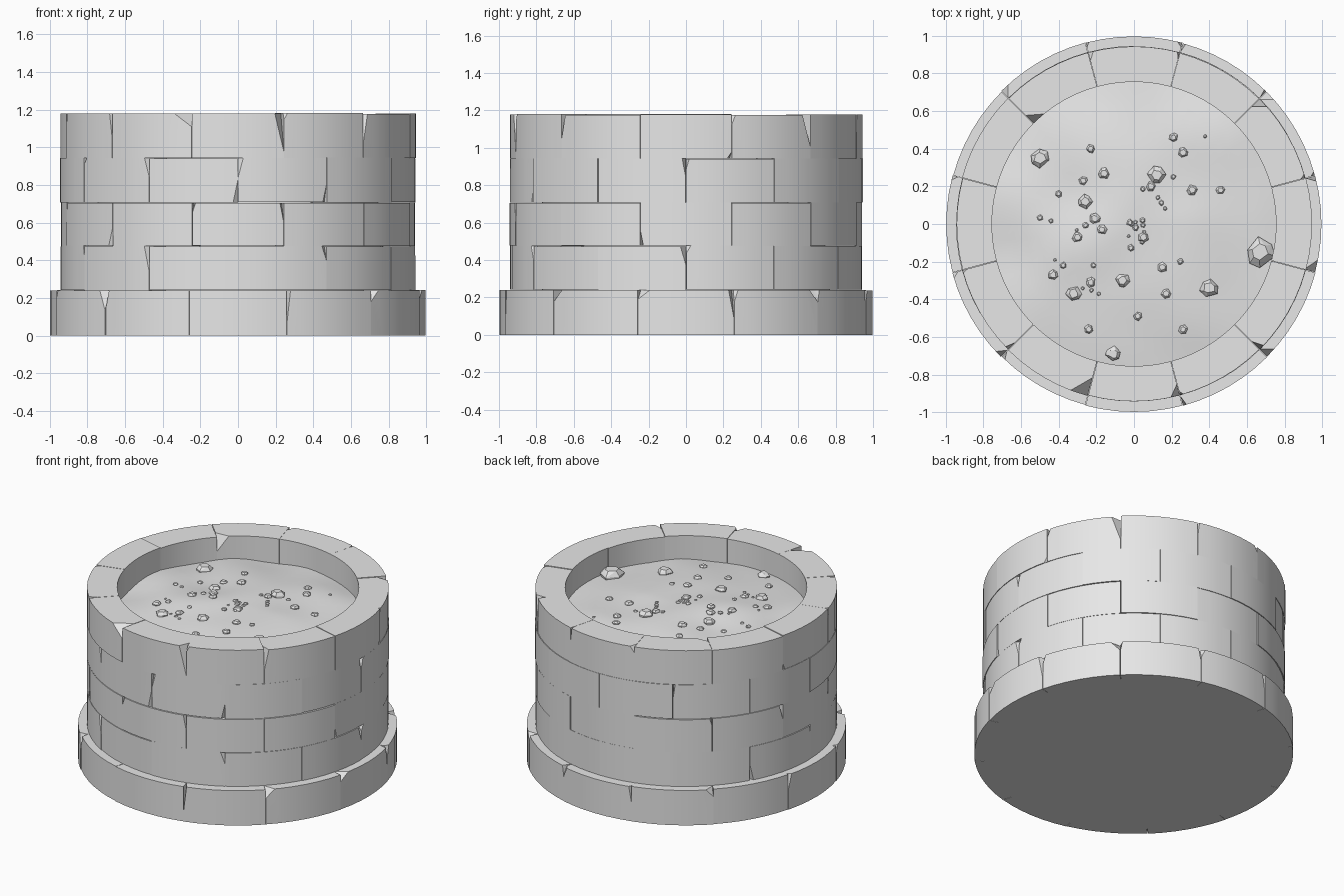
import bpy, bmesh, random
from math import cos, sin, pi, radians, hypot
from mathutils import Vector, noise

cube = bpy.data.objects.get("Cube")
if cube:
    bpy.data.objects.remove(cube)

rng = random.Random(7)
stone = bpy.data.materials.new("stone_grey")
stone.use_nodes = True
GREY = (0.8, 0.8, 0.8, 1)
stone.diffuse_color = GREY
stone.node_tree.nodes["Principled BSDF"].inputs["Base Color"].default_value = GREY


def finish(bm, name, smooth=True):
    """Turn a bmesh into a named object in the stone colour."""
    bmesh.ops.recalc_face_normals(bm, faces=bm.faces)
    mesh = bpy.data.meshes.new(name)
    bm.to_mesh(mesh)
    bm.free()
    mesh.materials.append(stone)
    obj = bpy.data.objects.new(name, mesh)
    bpy.context.collection.objects.link(obj)
    if smooth:
        bpy.ops.object.select_all(action='DESELECT')
        obj.select_set(True)
        bpy.context.view_layer.objects.active = obj
        bpy.ops.object.shade_smooth_by_angle(angle=radians(25))
    return obj


def arc_block(a0, a1, r0, r1, z0, z1, steps=6):
    """Curved stone block between two angles and two radii."""
    bm = bmesh.new()
    rows = []
    for i in range(steps + 1):
        a = a0 + (a1 - a0) * i / steps
        rows.append([bm.verts.new((r * cos(a), r * sin(a), z))
                     for r, z in ((r0, z0), (r1, z0), (r1, z1), (r0, z1))])
    for p, q in zip(rows, rows[1:]):
        for j in range(4):
            k = (j + 1) % 4
            bm.faces.new((p[j], p[k], q[k], q[j]))
    bm.faces.new(rows[0])
    bm.faces.new(rows[-1])
    bmesh.ops.recalc_face_normals(bm, faces=bm.faces)
    return bm


def chip(bm, angle, radius, z, end, up, width, height, depth, outer=1):
    """Slice one corner off a block with a flat plane."""
    radial = Vector((cos(angle), sin(angle), 0))
    tangent = Vector((-sin(angle), cos(angle), 0)) * end
    corner = radial * radius + Vector((0, 0, z))
    normal = tangent / width + Vector((0, 0, up / height)) + radial * outer / depth
    cut = bmesh.ops.bisect_plane(bm, geom=bm.verts[:] + bm.edges[:] + bm.faces[:],
                                 plane_co=corner - tangent * width,
                                 plane_no=normal.normalized(), clear_outer=True)
    edges = [g for g in cut["geom_cut"] if isinstance(g, bmesh.types.BMEdge)]
    if edges:
        bmesh.ops.holes_fill(bm, edges=edges, sides=0)


# Large chips: course, joint angle, block side, top/bottom, width, height, depth, outer/inner
BIG = [
    (4, 255, 1, 1, .10, .07, .10, 1), (4, 285, 1, 1, .05, .2, .06, 1),
    (4, 315, -1, 1, .03, .14, .06, 1), (4, 225, 1, 1, .02, .13, .05, 1),
    (4, 45, 1, 1, .06, .17, .06, 1), (4, 135, 1, 1, .07, .1, .06, -1),
    (3, 240, 1, 1, .03, .1, .05, 1), (3, 0, 1, 1, .02, .1, .04, 1),
    (2, 285, 1, 1, .02, .1, .04, 1), (1, 0, 1, 1, .03, .1, .05, 1),
    (1, 240, 1, 1, .03, .13, .05, 1), (0, 225, 1, 1, .04, .1, .05, 1),
    (0, 285, -1, 1, .02, .17, .05, 1), (0, 315, -1, 1, .06, .06, .06, 1),
    (0, 345, -1, 1, .07, .05, .06, 1), (0, 45, 1, 1, .06, .06, .06, 1),
    (0, 15, 1, 1, .03, .15, .05, 1), (0, 135, 1, 1, .05, .05, .05, 1),
]

# Courses of twelve blocks, each course shifted by half a block
LEVELS = [0, .24, .475, .706, .942, 1.178]
NAMES = ["base_course", "first_course", "second_course", "third_course", "rim_course"]
for c, name in enumerate(NAMES):
    r_in, r_out = (.9, .997) if c == 0 else (.755, .943)
    shift = 15 if c % 2 == 0 else 0
    course = bmesh.new()
    for k in range(12):
        start = shift + 30 * k
        gap = rng.uniform(.0003, .002)
        a0, a1 = radians(start) + gap, radians(start + 30) - gap
        radius = r_out + rng.uniform(-.003, .003)
        z0 = LEVELS[c] + (rng.uniform(0, .003) if c else 0)
        z1 = LEVELS[c + 1] - rng.uniform(-.003, .003)
        block = arc_block(a0, a1, r_in, radius, z0, z1)
        for end, a, deg in ((-1, a0, start), (1, a1, start + 30)):
            big = [b for b in BIG if b[0] == c and b[1] == deg % 360 and b[2] == end]
            for _, _, _, up, w, h, d, side in big:
                chip(block, a, radius if side > 0 else r_in,
                     z1 if up > 0 else z0, end, up, w, h, d, side)
            # small random wear on the remaining corners
            if not big and rng.random() < .3:
                up = 1 if c == 0 or rng.random() < .7 else -1
                chip(block, a, radius, z1 if up > 0 else z0, end, up,
                     rng.uniform(.012, .03), rng.uniform(.03, .12), rng.uniform(.02, .05))
        piece = bpy.data.meshes.new("piece")
        block.to_mesh(piece)
        block.free()
        course.from_mesh(piece)
        bpy.data.meshes.remove(piece)
    finish(course, name)

# Solid filling behind the blocks
for name, r, top in (("base_filling", .94, .23), ("inner_filling", .77, .93)):
    bm = bmesh.new()
    bmesh.ops.create_cone(bm, cap_ends=True, segments=72, radius1=r, radius2=r, depth=top)
    bmesh.ops.translate(bm, verts=bm.verts, vec=(0, 0, top / 2))
    finish(bm, name)


# Gently mounded soil
def soil_height(x, y):
    r = hypot(x, y)
    bump = noise.noise(Vector((x * 3, y * 3, 1))) * .025
    return 1.07 - .1 * r * r + bump


bm = bmesh.new()
SEGS, RINGS = 48, 12
centre = bm.verts.new((0, 0, soil_height(0, 0)))
previous = None
for i in range(1, RINGS + 1):
    r = .765 * i / RINGS
    ring = []
    for s in range(SEGS):
        x, y = r * cos(2 * pi * s / SEGS), r * sin(2 * pi * s / SEGS)
        ring.append(bm.verts.new((x, y, soil_height(x, y))))
    for s in range(SEGS):
        t = (s + 1) % SEGS
        if previous:
            bm.faces.new((previous[s], ring[s], ring[t], previous[t]))
        else:
            bm.faces.new((centre, ring[s], ring[t]))
    previous = ring
finish(bm, "soil")

# Pebbles: the larger ones are placed, the small ones scattered
PEBBLES = [
    (.67, -.15, .08), (-.5, .35, .055), (.4, -.34, .052), (.12, .26, .05),
    (-.06, -.3, .04), (-.11, -.69, .042), (-.32, -.37, .042), (-.26, .12, .04),
    (-.16, .27, .032), (.26, .38, .03), (-.43, -.27, .03), (-.3, -.07, .03),
    (-.21, .03, .03), (.31, .18, .03), (-.23, .4, .025), (-.23, -.31, .028),
    (.15, -.23, .028), (.05, -.07, .03), (-.24, -.56, .026), (.26, -.56, .026),
    (.02, -.49, .025), (.17, -.37, .028), (.09, .2, .028), (-.27, .23, .025),
    (-.4, .16, .02), (.21, .46, .025), (.46, .18, .025), (-.17, -.03, .028),
]
for _ in range(28):
    a, r = rng.uniform(0, 2 * pi), abs(rng.gauss(0, .28))
    PEBBLES.append((min(r, .6) * cos(a), min(r, .6) * sin(a), rng.uniform(.009, .02)))
bm = bmesh.new()
for x, y, size in PEBBLES:
    spin = rng.uniform(0, pi)
    points = []
    for level, scale in ((-.4, .9), (.2, 1), (.6, .6)):
        for s in range(6):
            a = spin + s * pi / 3 + rng.uniform(-.25, .25)
            r = size * scale * rng.uniform(.85, 1.05)
            points.append(bm.verts.new((x + r * cos(a), y + r * sin(a),
                                        soil_height(x, y) + size * level)))
    hull = bmesh.ops.convex_hull(bm, input=points)
    loose = [g for g in hull["geom_interior"] if isinstance(g, bmesh.types.BMVert)]
    bmesh.ops.delete(bm, geom=loose, context='VERTS')
finish(bm, "pebbles", smooth=False)
